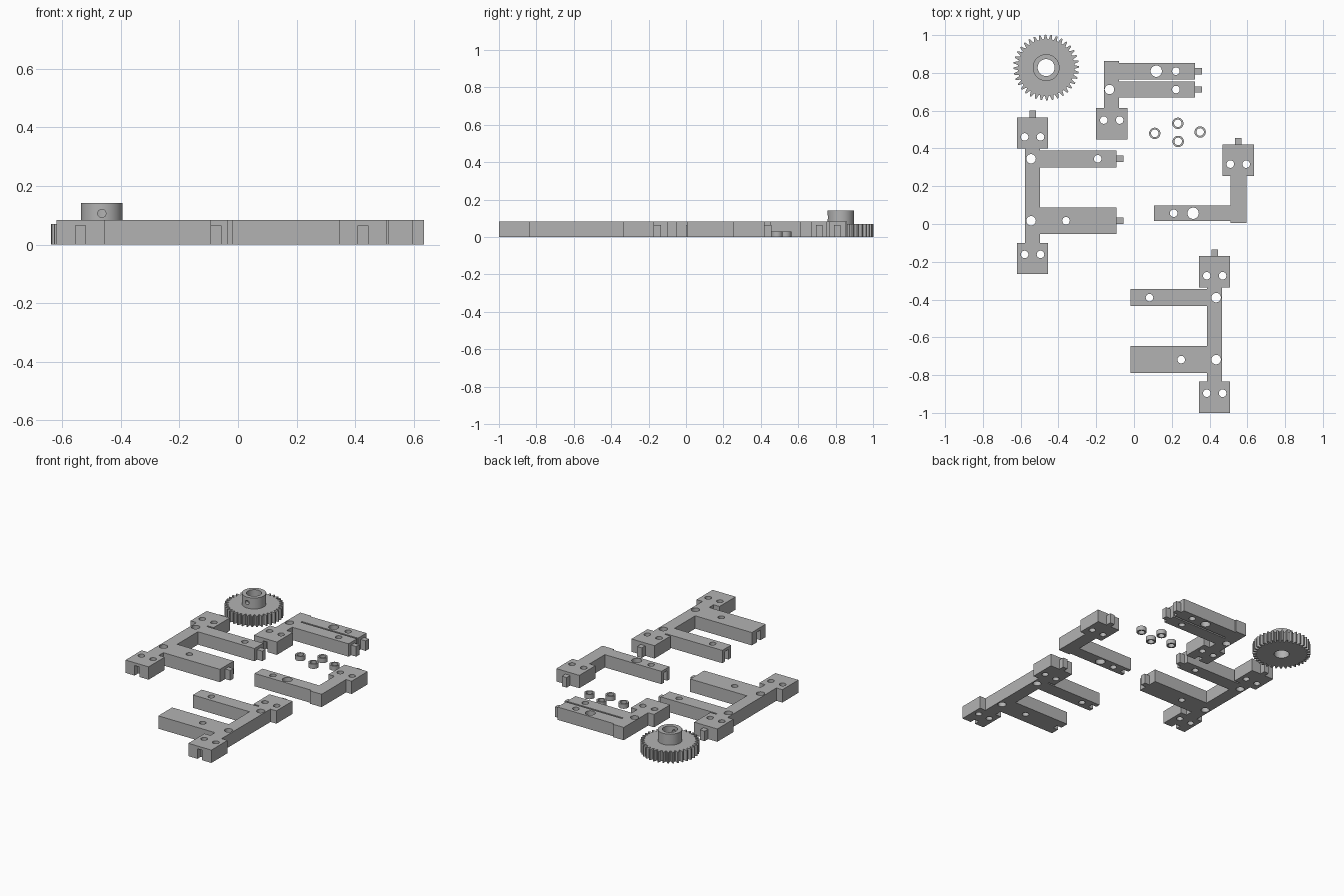
import bpy, bmesh, math
from mathutils import Matrix, Vector

cube = bpy.data.objects.get("Cube")
if cube:
    bpy.data.objects.remove(cube, do_unlink=True)

THICK, LOW = 0.083, 0.065          # plate thickness, height of tabs and slots
PEG, KEY = 0.036, 0.034            # tab length and width
BLOCK, RAIL = 0.165, 0.08          # end block size, spine width
SMALL, MEDIUM, LARGE = 0.02, 0.025, 0.03   # hole radii

grey = bpy.data.materials.new("plain grey")
grey.use_nodes = True
grey.diffuse_color = (0.45, 0.45, 0.45, 1)
grey.node_tree.nodes["Principled BSDF"].inputs["Base Color"].default_value = grey.diffuse_color


def make_object(name, bm):
    bmesh.ops.recalc_face_normals(bm, faces=bm.faces[:])
    mesh = bpy.data.meshes.new(name)
    bm.to_mesh(mesh)
    bm.free()
    mesh.materials.append(grey)
    obj = bpy.data.objects.new(name, mesh)
    bpy.context.collection.objects.link(obj)
    return obj


def smooth(obj):
    bpy.ops.object.select_all(action="DESELECT")
    obj.select_set(True)
    bpy.context.view_layer.objects.active = obj
    bpy.ops.object.shade_smooth_by_angle(angle=math.radians(30))


def box(x0, x1, y0, y1, z1=THICK):
    return (min(x0, x1), max(x0, x1)), (min(y0, y1), max(y0, y1)), (0, z1)


def key(x, y, dx, dy):
    """Tab or slot starting at an edge point and running along dx, dy."""
    w = KEY / 2
    if dx:
        return box(x, x + dx * PEG, y - w, y + w, LOW)
    return box(x - w, x + w, y, y + dy * PEG, LOW)


def boxes_to_mesh(solids, slots):
    """Merge boxes and subtract slots into one closed mesh."""
    levels = [sorted({round(v, 4) for b in solids + slots for v in b[a]}) for a in range(3)]
    sizes = [len(l) - 1 for l in levels]

    def filled(cell):
        if any(c < 0 or c >= n for c, n in zip(cell, sizes)):
            return False
        mid = [(levels[a][c] + levels[a][c + 1]) / 2 for a, c in enumerate(cell)]
        hit = lambda group: any(all(lo < m < hi for m, (lo, hi) in zip(mid, b)) for b in group)
        return hit(solids) and not hit(slots)

    bm = bmesh.new()
    cells = [(i, j, k) for i in range(sizes[0]) for j in range(sizes[1]) for k in range(sizes[2])]
    for cell in filter(filled, cells):
        for axis in range(3):
            for side in (0, 1):
                other = list(cell)
                other[axis] += 2 * side - 1
                if filled(other):
                    continue
                u, v = [a for a in range(3) if a != axis]
                corners = []
                for du, dv in ((0, 0), (1, 0), (1, 1), (0, 1)):
                    idx = list(cell)
                    idx[axis] += side
                    idx[u] += du
                    idx[v] += dv
                    corners.append(bm.verts.new([levels[a][idx[a]] for a in range(3)]))
                bm.faces.new(corners)
    bmesh.ops.remove_doubles(bm, verts=bm.verts[:], dist=0.0005)
    bmesh.ops.recalc_face_normals(bm, faces=bm.faces[:])
    bmesh.ops.dissolve_limit(bm, angle_limit=0.01, verts=bm.verts[:], edges=bm.edges[:])
    return bm


def drill(obj, holes, matrix=Matrix(), depth=0.5):
    """Cut round holes through an object."""
    bm = bmesh.new()
    for x, y, r in holes:
        bmesh.ops.create_cone(bm, cap_ends=True, segments=32, radius1=r, radius2=r, depth=depth,
                              matrix=matrix @ Matrix.Translation((x, y, 0)))
    cutter = make_object(obj.name + "_cutter", bm)
    mod = obj.modifiers.new("holes", "BOOLEAN")
    mod.operation, mod.solver, mod.object = "DIFFERENCE", "EXACT", cutter
    bpy.context.view_layer.update()
    result = bpy.data.meshes.new_from_object(obj.evaluated_get(bpy.context.evaluated_depsgraph_get()))
    obj.modifiers.clear()
    obj.data = result
    bpy.data.objects.remove(cutter, do_unlink=True)
    smooth(obj)


def bracket(name, solids, slots, holes):
    drill(make_object(name, boxes_to_mesh(solids, slots)), holes)


def end_block(cx, y0, hole_y):
    half = BLOCK / 2
    return (box(cx - half, cx + half, y0, y0 + BLOCK),
            [(cx + s * 0.042, hole_y, SMALL) for s in (-1, 1)])


def two_arm_frame(name, cx, top, side, tabbed):
    """Tall bracket: spine, two end blocks, a narrow and a wide arm."""
    bottom = top - 0.83
    upper, holes_a = end_block(cx, top - BLOCK, top - 0.104)
    lower, holes_b = end_block(cx, bottom, bottom + 0.104)
    solids = [upper, lower, box(cx - RAIL / 2, cx + RAIL / 2, bottom, top), key(cx, top, 0, 1)]
    slots = [key(cx, bottom, 0, 1)]
    holes = holes_a + holes_b
    tip = cx + side * 0.445
    for drop, width, reach in ((0.22, 0.09, 0.345), (0.548, 0.142, 0.177)):
        y = top - drop
        solids.append(box(cx, tip, y - width / 2, y + width / 2))
        if tabbed:
            solids.append(key(tip, y, side, 0))
        else:
            slots.append(key(tip, y, -side, 0))
        holes += [(cx - side * 0.008, y, MEDIUM), (cx + side * reach, y, SMALL)]
    bracket(name, solids, slots, holes)


# Two matching tall brackets, one with tabs and one with slots
two_arm_frame("tabbed_frame", -0.537, 0.565, 1, True)
two_arm_frame("slotted_frame", 0.427, -0.17, -1, False)

# Single arm bracket
block, pair = end_block(0.552, 0.255, 0.317)
bracket("single_arm_bracket",
        [block, box(0.512, 0.595, 0.005, 0.3), box(0.107, 0.55, 0.017, 0.098),
         key(0.552, 0.42, 0, 1)],
        [key(0.107, 0.057, 1, 0)],
        pair + [(0.21, 0.057, SMALL), (0.313, 0.057, LARGE)])

# Twin arm bracket with a narrow gap between its arms
block, pair = end_block(-0.118, 0.448, 0.55)
arm_ys = (0.712, 0.809)
solids = [block, box(-0.158, -0.08, 0.5, 0.862)]
for y in arm_ys:
    solids += [box(-0.1, 0.323, y - 0.043, y + 0.043), key(0.323, y, 1, 0)]
bracket("twin_arm_bracket", solids, [key(-0.118, 0.448, 0, 1)],
        pair + [(0.222, y, SMALL) for y in arm_ys]
        + [(-0.13, arm_ys[0], MEDIUM), (0.118, arm_ys[1], LARGE)])


def lathe_ring(bm, inner, outer, z0, z1, segments=48):
    """Closed tube; inner and outer are functions of the step number."""
    rows = []
    for i in range(segments):
        a = math.tau * i / segments
        ray = Vector((math.cos(a), math.sin(a), 0))
        rows.append([bm.verts.new(ray * r + Vector((0, 0, z)))
                     for r, z in ((inner, z0), (outer(i), z0), (outer(i), z1), (inner, z1))])
    for i in range(segments):
        a, b = rows[i], rows[(i + 1) % segments]
        for k in range(4):
            n = (k + 1) % 4
            bm.faces.new((a[k], b[k], b[n], a[n]))


# Spur gear: toothed disc, then hub with a set screw hole in the front
GEAR = Vector((-0.465, 0.828, 0))
TEETH, BORE = 36, 0.045
bm = bmesh.new()
lathe_ring(bm, BORE, lambda i: 0.174 if i % 4 in (0, 1) else 0.15, 0, 0.07, TEETH * 4)
gear = make_object("gear_disc", bm)
gear.location = GEAR
smooth(gear)

bm = bmesh.new()
lathe_ring(bm, BORE, lambda i: 0.071, 0.07, 0.141)
hub = make_object("gear_hub", bm)
hub.location = GEAR
facing_front = Matrix.Translation(GEAR + Vector((0, -0.06, 0.106))) @ Matrix.Rotation(math.pi / 2, 4, "X")
drill(hub, [(0, 0, 0.014)], facing_front, 0.06)

# Four loose spacer rings
for n, (x, y) in enumerate(((0.11, 0.48), (0.232, 0.533), (0.234, 0.437), (0.35, 0.487))):
    bm = bmesh.new()
    lathe_ring(bm, 0.02, lambda i: 0.03, 0, 0.03, 32)
    ring = make_object(f"spacer_ring_{n + 1}", bm)
    ring.location = (x, y, 0)
    smooth(ring)
